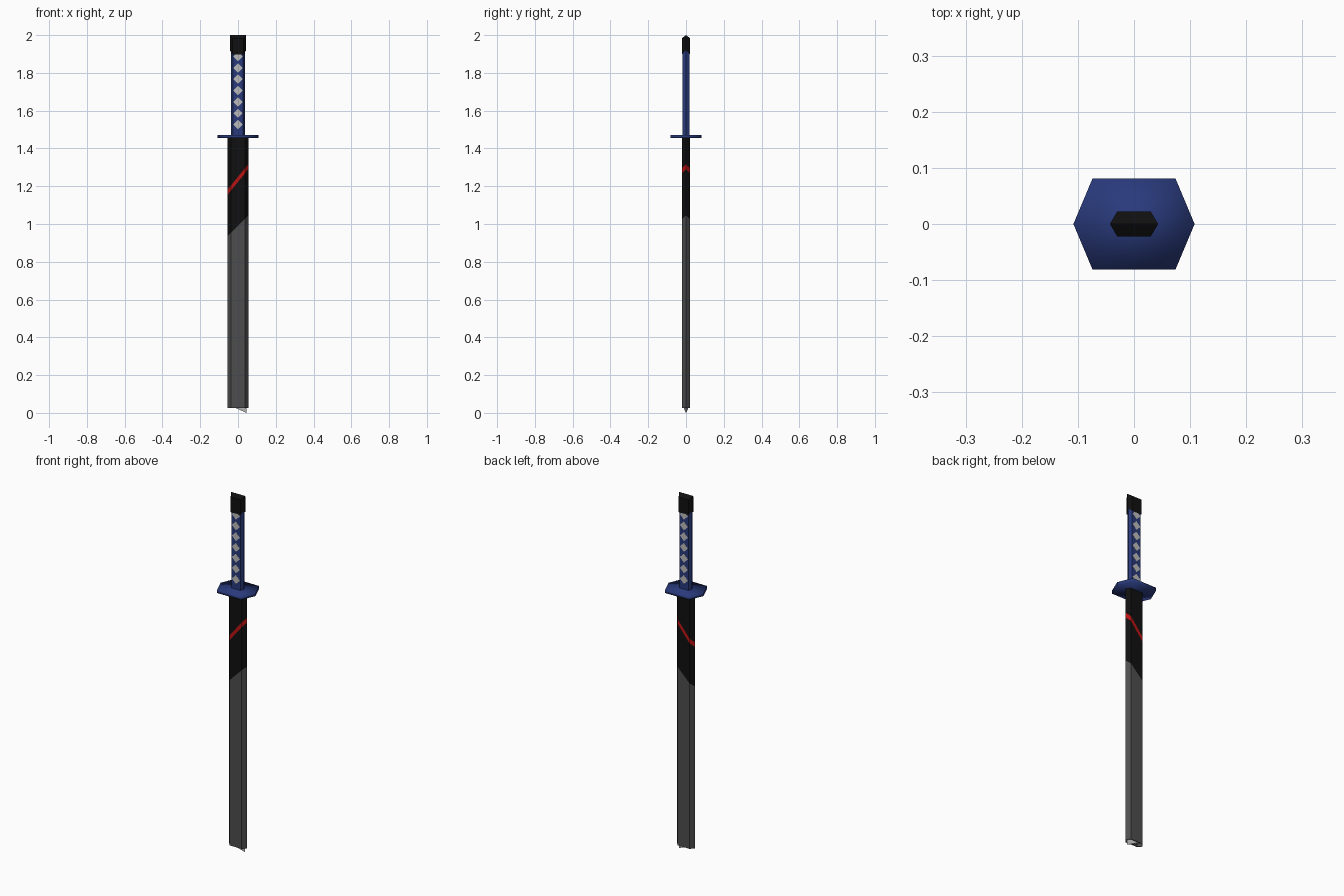
import bpy, bmesh

if "Cube" in bpy.data.objects:
    bpy.data.objects.remove(bpy.data.objects["Cube"])


def material(name, rgb):
    m = bpy.data.materials.new(name)
    m.diffuse_color = (*rgb, 1)
    m.use_nodes = True
    m.node_tree.nodes["Principled BSDF"].inputs["Base Color"].default_value = m.diffuse_color
    return m


BLACK = material("black", (0.005, 0.005, 0.005))
BLUE = material("blue", (0.022, 0.042, 0.2))
RED = material("red", (0.5, 0.006, 0.006))
DARK = material("dark_grey", (0.075, 0.075, 0.075))
PALE = material("pale_grey", (0.5, 0.5, 0.5))


def hexagon(tip, flat, depth):
    return [(tip, 0), (flat, depth), (-flat, depth), (-tip, 0), (-flat, -depth), (flat, -depth)]


def loft(name, rings, mats, caps=True, smooth=False):
    """Skin a list of rings; mats gives one material per band."""
    bm = bmesh.new()
    vs = [[bm.verts.new(p) for p in ring] for ring in rings]
    n = len(rings[0])
    for k in range(len(vs) - 1):
        for i in range(n):
            j = (i + 1) % n
            f = bm.faces.new((vs[k][i], vs[k][j], vs[k + 1][j], vs[k + 1][i]))
            f.material_index = min(k, len(mats) - 1)
    if caps:
        bm.faces.new(vs[0][::-1])
        bm.faces.new(vs[-1]).material_index = len(mats) - 1
    bmesh.ops.recalc_face_normals(bm, faces=bm.faces)
    for f in bm.faces:
        f.smooth = smooth
    me = bpy.data.meshes.new(name)
    bm.to_mesh(me)
    bm.free()
    for m in mats:
        me.materials.append(m)
    ob = bpy.data.objects.new(name, me)
    bpy.context.collection.objects.link(ob)
    return ob


def ring(profile, z, slope=0):
    return [(x, y, z + slope * x) for x, y in profile]


# Scabbard: open-bottomed tube, colour bands split along slanted rings
outer = hexagon(0.055, 0.037, 0.021)
inner = hexagon(0.051, 0.035, 0.018)
loft("scabbard",
     [ring(inner, 0.08), ring(inner, 0.025), ring(outer, 0.025), ring(outer, 0.99, 1.0),
      ring(outer, 1.223, 1.23), ring(outer, 1.25, 1.23), ring(outer, 1.457)],
     [DARK, DARK, DARK, BLACK, RED, BLACK])

# Blade: slim diamond section, slanted tip just showing below the scabbard
blade = [(0.045, 0), (0.0, 0.01), (-0.04, 0.006), (-0.04, -0.006), (0.0, -0.01)]
loft("blade", [ring(blade, 0.02, -0.45), ring(blade, 1.457)], [PALE])

# Guard
guard = hexagon(0.108, 0.074, 0.081)
loft("guard", [ring(guard, 1.455), ring(guard, 1.472)], [BLUE], smooth=True)

# Handle
grip = hexagon(0.037, 0.027, 0.018)
loft("handle", [ring(grip, 1.47), ring(grip, 1.95)], [BLUE])

# Pommel cap: ridge along the width, peaked at top and notched at the ends
cap = hexagon(0.043, 0.03, 0.022)


def cap_ring(z_mid, z_side):
    return [(x, y, z_mid if y == 0 else z_side) for x, y in cap]


pommel = loft("pommel_cap", [cap_ring(1.92, 1.898), cap_ring(2.0, 1.983)], [BLACK], caps=False)
bm = bmesh.new()
bm.from_mesh(pommel.data)
bm.verts.ensure_lookup_table()
for base in (0, 6):
    v = [bm.verts[base + i] for i in range(6)]
    bm.faces.new((v[0], v[1], v[2], v[3]))
    bm.faces.new((v[3], v[4], v[5], v[0]))
bmesh.ops.recalc_face_normals(bm, faces=bm.faces)
bm.to_mesh(pommel.data)
bm.free()

# Diamond inlays on both faces of the handle
for side, label in ((-1, "front"), (1, "back")):
    for i in range(7):
        z = 1.526 + 0.0602 * i
        pts = [(0.025, 0), (0, 0.025), (-0.025, 0), (0, -0.025)]
        loft(f"{label}_diamond_{i + 1}",
             [[(x, side * y, z + dz) for x, dz in pts] for y in (0.015, 0.0187)], [PALE])
